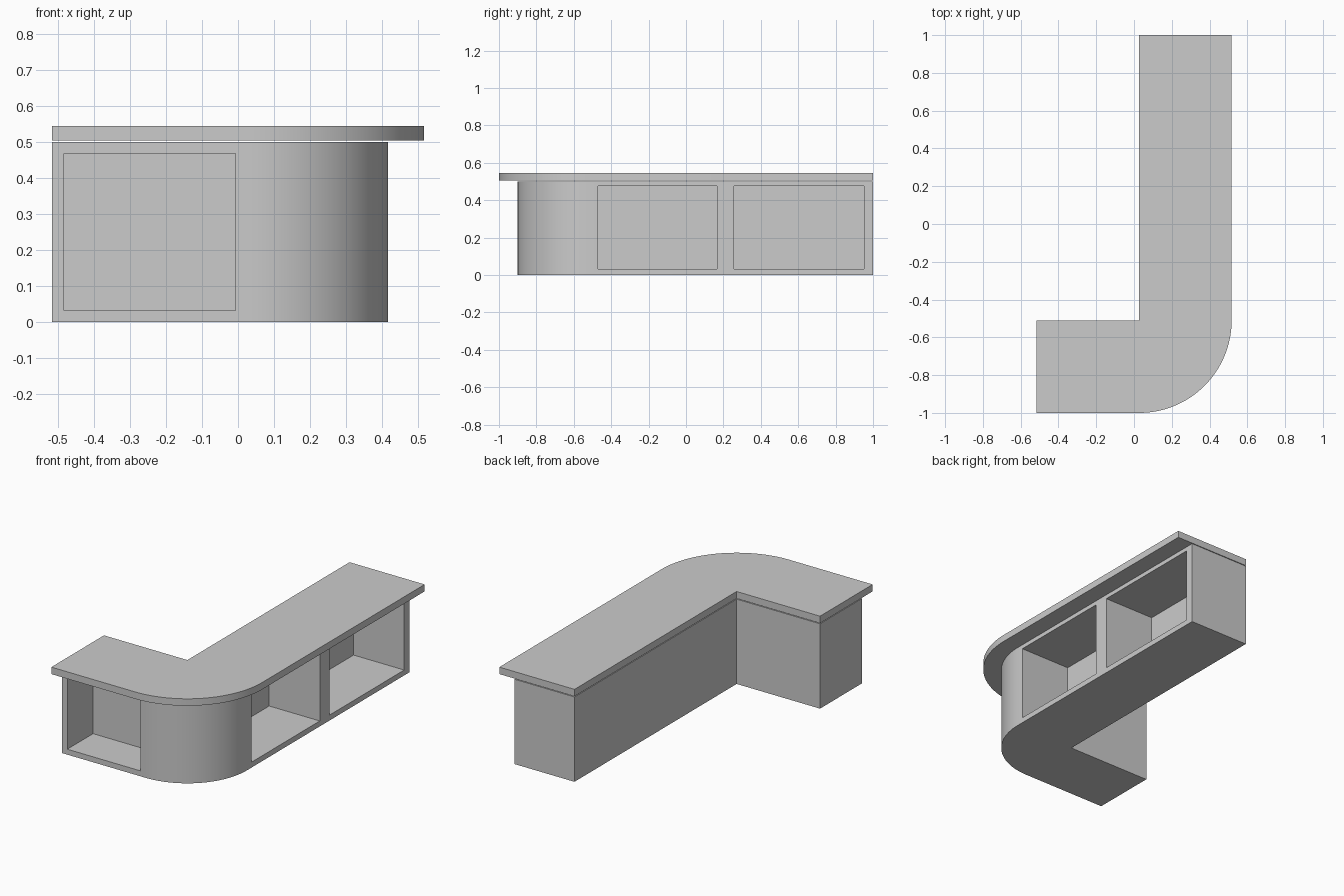
import bpy, bmesh
from math import sin, cos, pi

if "Cube" in bpy.data.objects:
    bpy.data.objects.remove(bpy.data.objects["Cube"])

CX, CY = 0.027, -0.51      # inner corner, also centre of the rounded outer corner
LEFT, BACK = -0.517, 1.0


def smooth(ob):
    bpy.ops.object.select_all(action='DESELECT')
    ob.select_set(True)
    bpy.context.view_layer.objects.active = ob
    bpy.ops.object.shade_smooth_by_angle(angle=pi / 6)


def l_slab(name, width, z0, z1, segments=40):
    """Extruded L-shaped plan with a rounded outer corner."""
    pts = [(LEFT, CY), (LEFT, CY - width)]
    for i in range(segments + 1):
        a = -pi / 2 + pi / 2 * i / segments
        pts.append((CX + width * cos(a), CY + width * sin(a)))
    pts += [(CX + width, BACK), (CX, BACK), (CX, CY)]
    bm = bmesh.new()
    face = bm.faces.new([bm.verts.new((x, y, z0)) for x, y in pts])
    ext = bmesh.ops.extrude_face_region(bm, geom=[face])
    top = [g for g in ext['geom'] if isinstance(g, bmesh.types.BMVert)]
    bmesh.ops.translate(bm, verts=top, vec=(0, 0, z1 - z0))
    bmesh.ops.recalc_face_normals(bm, faces=bm.faces)
    me = bpy.data.meshes.new(name)
    bm.to_mesh(me)
    bm.free()
    ob = bpy.data.objects.new(name, me)
    bpy.context.collection.objects.link(ob)
    return ob


def cut_box(target, lo, hi):
    """Cut a box-shaped recess out of the target."""
    bpy.ops.mesh.primitive_cube_add(size=1, location=[(a + b) / 2 for a, b in zip(lo, hi)])
    cutter = bpy.context.object
    cutter.name = "recess_cutter"
    cutter.scale = [b - a for a, b in zip(lo, hi)]
    cutter.hide_render = True
    mod = target.modifiers.new("recess", 'BOOLEAN')
    mod.operation = 'DIFFERENCE'
    mod.solver = 'EXACT'
    mod.object = cutter
    bpy.context.view_layer.objects.active = target
    bpy.ops.object.modifier_apply(modifier=mod.name)
    bpy.data.objects.remove(cutter)


# Cabinet body
body = l_slab("counter_body", 0.39, 0.0, 0.5)
front, side = CY - 0.39, CX + 0.39

# Open shelf on the short wing
cut_box(body, (-0.483, front - 0.1, 0.032), (-0.007, front + 0.24, 0.468))

# Two open shelves on the long wing
for y0, y1 in ((-0.47, 0.166), (0.257, 0.952)):
    cut_box(body, (side - 0.33, y0, 0.032), (side + 0.1, y1, 0.475))
smooth(body)

# Overhanging worktop
worktop = l_slab("worktop", 0.49, 0.504, 0.545)
smooth(worktop)
